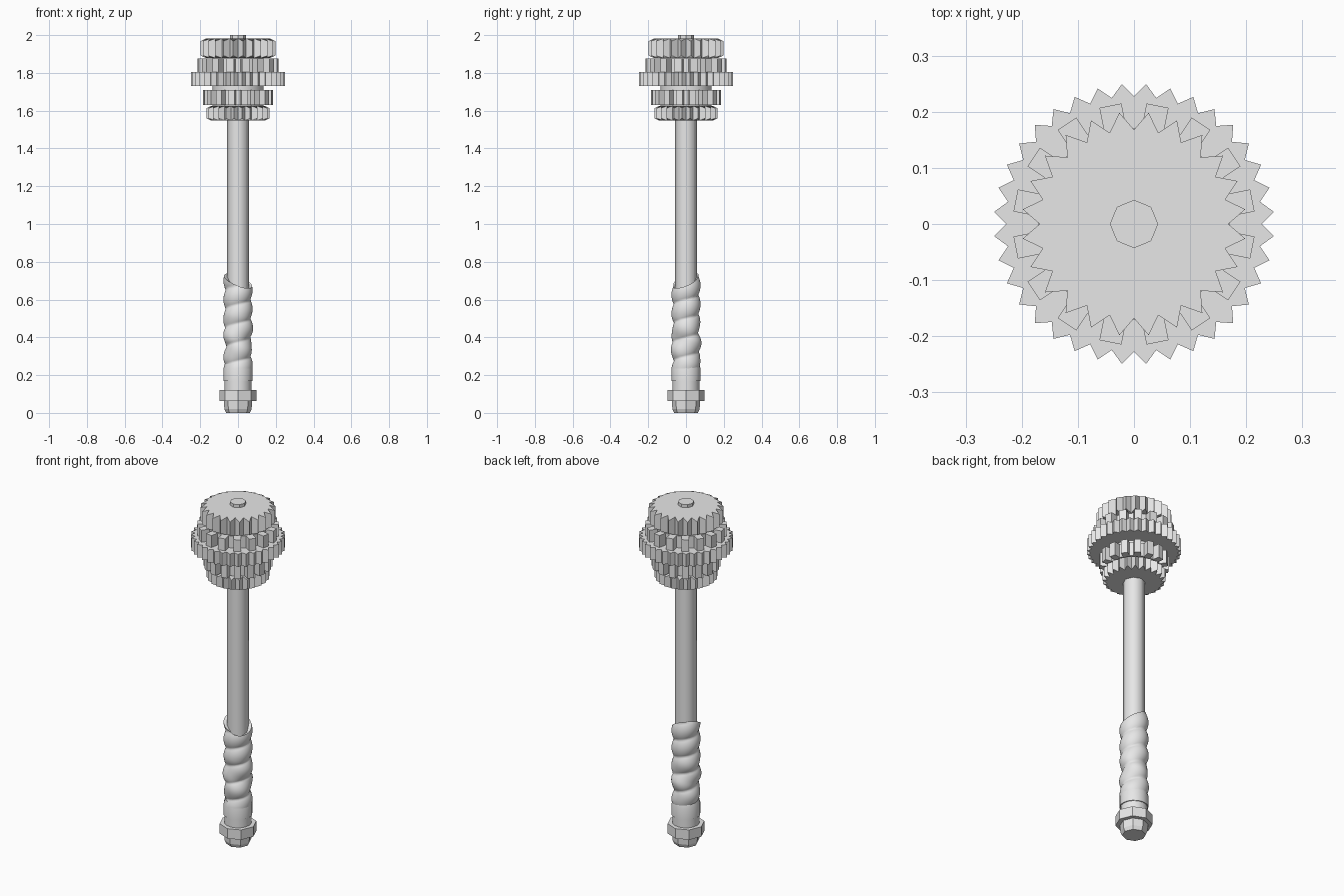
import bpy
import bmesh
from math import sin, cos, pi, tau, radians

if "Cube" in bpy.data.objects:
    bpy.data.objects.remove(bpy.data.objects["Cube"])

metal = bpy.data.materials.new("pale_grey")
metal.use_nodes = True
GREY = (0.8, 0.8, 0.8, 1)
metal.diffuse_color = GREY
metal.node_tree.nodes["Principled BSDF"].inputs["Base Color"].default_value = GREY


def loft(name, rings, smooth=None):
    """Skin a stack of closed point rings, capping both ends."""
    bm = bmesh.new()
    rows = [[bm.verts.new(p) for p in ring] for ring in rings]
    n = len(rows[0])
    for a, b in zip(rows, rows[1:]):
        for i in range(n):
            j = (i + 1) % n
            bm.faces.new((a[i], a[j], b[j], b[i]))
    bm.faces.new(rows[0][::-1])
    bm.faces.new(rows[-1])
    bmesh.ops.recalc_face_normals(bm, faces=bm.faces)
    mesh = bpy.data.meshes.new(name)
    bm.to_mesh(mesh)
    bm.free()
    mesh.materials.append(metal)
    obj = bpy.data.objects.new(name, mesh)
    bpy.context.collection.objects.link(obj)
    if smooth:
        bpy.ops.object.select_all(action="DESELECT")
        obj.select_set(True)
        bpy.context.view_layer.objects.active = obj
        bpy.ops.object.shade_smooth_by_angle(angle=radians(smooth))
    return obj


def polar(r, a, z):
    return (r * cos(a), r * sin(a), z)


def turned(name, profile, sides=8, smooth=None):
    """Lathe a (radius, height) profile."""
    return loft(name, [[polar(r, tau * i / sides, z) for i in range(sides)]
                       for r, z in profile], smooth)


def spiked_gear(name, teeth, tip, root, z0, z1, drop=0.0):
    """Pointed teeth with valleys on the axes; drop bevels the tips."""
    def ring(z, d):
        return [polar(tip if i % 2 else root, pi * i / teeth, z + (d if i % 2 else 0))
                for i in range(2 * teeth)]
    return loft(name, [ring(z0, drop), ring(z1, -drop)])


def block_gear(name, teeth, tip, root, width, z0, z1):
    """Square parallel-sided teeth around a round hub."""
    def ring(z):
        pts = []
        for t in range(teeth):
            mid = tau * (t + 0.5) / teeth
            for r, side in ((root, -1), (tip, -1), (tip, 1), (root, 1)):
                x, y = r, side * width / 2
                pts.append((x * cos(mid) - y * sin(mid),
                            x * sin(mid) + y * cos(mid), z))
        return pts
    return loft(name, [ring(z0), ring(z1)])


# Pommel, ring and collars
turned("pommel", [(0.063, 0), (0.072, 0.02), (0.075, 0.065)])
turned("pommel_ring", [(0.099, 0.062), (0.099, 0.12)])
turned("lower_collar", [(0.072, 0.115), (0.072, 0.175)], 16, 40)
turned("upper_collar", [(0.077, 0.17), (0.077, 0.235), (0.07, 0.26)], 16, 40)

# Shaft and its top stub
turned("shaft", [(0.058, 0.2), (0.058, 1.57)], 8, 50)
turned("top_stub", [(0.043, 1.95), (0.043, 2.0)])

# Wrapped grip: a helical ridge with loose folds and a slanting upper end
SIDES, ROWS = 40, 64
grip = []
for k in range(ROWS + 1):
    f = k / ROWS
    ring = []
    for i in range(SIDES):
        a = tau * i / SIDES
        end = 0.70 + 0.04 * cos(a - radians(135))
        z = 0.235 + f * (end - 0.235)
        fold = abs(sin((a - tau * z / 0.1) / 2))
        lump = 0.006 * sin(2 * a + 31 * z) * max(0, 1 - abs(z - 0.38) / 0.14)
        r = 0.063 + 0.014 * fold ** 0.7 + lump
        ring.append(polar(r, a, z))
    grip.append(ring)
grip.append([polar(0.055, tau * i / SIDES, grip[-1][i][2] - 0.01) for i in range(SIDES)])
loft("grip_wrap", grip, 60)

# Stacked gear head
spiked_gear("bottom_gear", 24, 0.168, 0.142, 1.548, 1.625, 0.012)
block_gear("lower_block_gear", 16, 0.184, 0.145, 0.037, 1.63, 1.71)
turned("gear_hub", [(0.135, 1.6), (0.135, 1.9)], 24, 40)
spiked_gear("large_gear", 36, 0.25, 0.228, 1.73, 1.805)
block_gear("upper_block_gear", 16, 0.215, 0.17, 0.04, 1.80, 1.875)
spiked_gear("top_gear", 24, 0.2, 0.168, 1.878, 1.982, 0.014)
